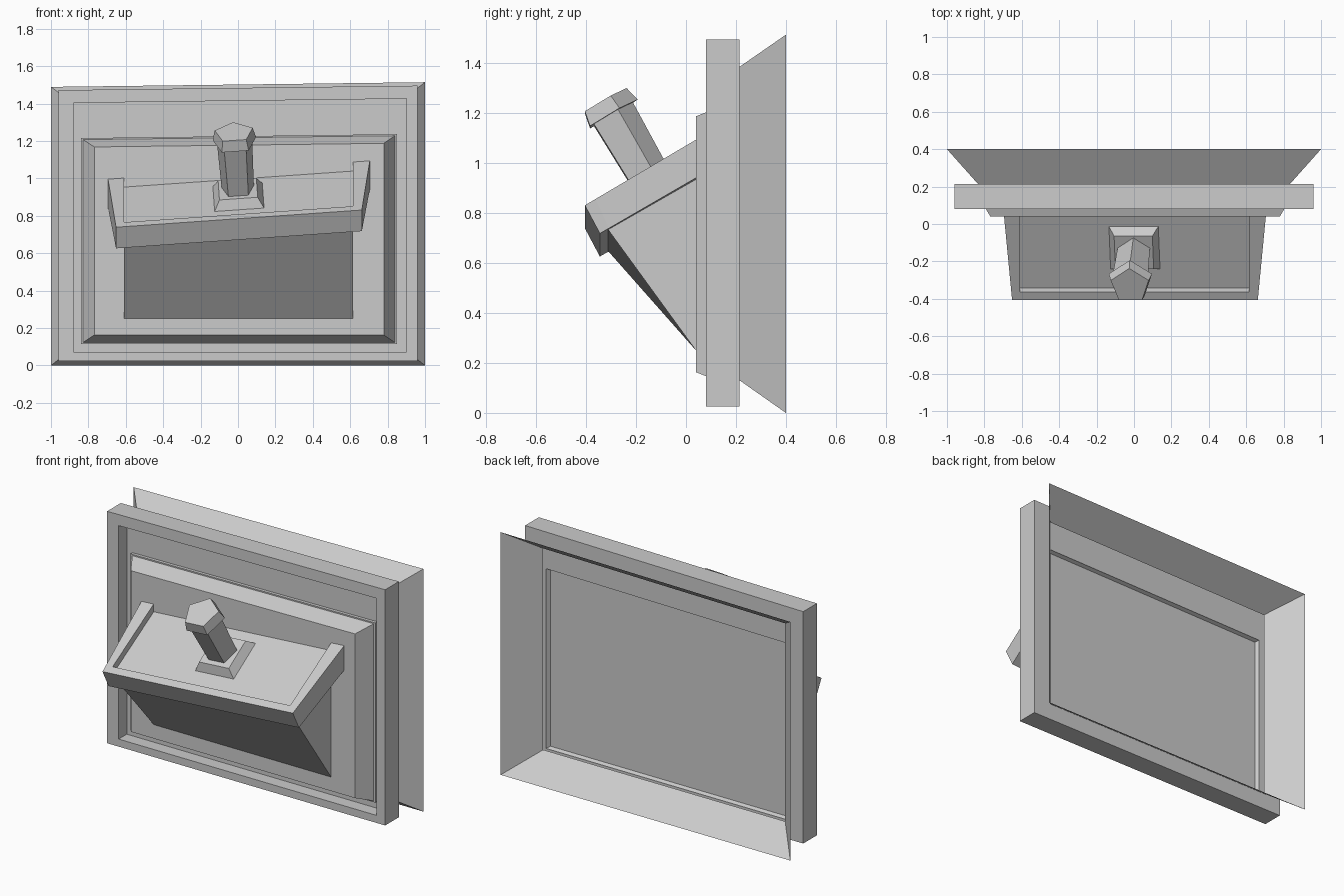
import bpy, bmesh, math
from mathutils import Vector

if "Cube" in bpy.data.objects:
    bpy.data.objects.remove(bpy.data.objects["Cube"])


def loft(name, rings, caps=(True, True), cyclic=False):
    """Skin a list of equal-length point rings into a flat-shaded mesh."""
    bm = bmesh.new()
    vs = [[bm.verts.new(p) for p in r] for r in rings]
    n, m = len(rings[0]), len(rings)
    for i in range(m if cyclic else m - 1):
        a, b = vs[i], vs[(i + 1) % m]
        for j in range(n):
            k = (j + 1) % n
            bm.faces.new((a[j], a[k], b[k], b[j]))
    if not cyclic:
        for ring, cap in ((vs[0], caps[0]), (vs[-1], caps[1])):
            if cap:
                bm.faces.new(ring)
    bmesh.ops.remove_doubles(bm, verts=bm.verts[:], dist=0.0005)
    bmesh.ops.recalc_face_normals(bm, faces=bm.faces[:])
    me = bpy.data.meshes.new(name)
    bm.to_mesh(me)
    bm.free()
    ob = bpy.data.objects.new(name, me)
    bpy.context.collection.objects.link(ob)
    return ob


def rect(x0, x1, z0, z1, y):
    """Upright rectangle whose top edge leans slightly up to the right."""
    return [(x0, y, z0), (x1, y, z0), (x1, y, z1 + 0.0125 * x1), (x0, y, z1 + 0.0125 * x0)]


# Picture-frame surround
outer = (-0.96, 0.96, 0.025, 1.484)
inner = (-0.88, 0.90, 0.072, 1.415)
loft("surround_frame", [rect(*outer, 0.215), rect(*outer, 0.08),
                        rect(*inner, 0.08), rect(*inner, 0.215)], cyclic=True)

# Thin back plate carrying the raised bevelled panel, shallow recess behind
base = (-0.84, 0.85, 0.115, 1.226)
loft("raised_panel", [rect(*base, 0.14), rect(*base, 0.165),
                      rect(*inner, 0.165), rect(*inner, 0.16), rect(*base, 0.16),
                      rect(-0.768, 0.78, 0.163, 1.178, 0.04)])

# Flared skirt at the back
loft("flared_skirt", [rect(*inner, 0.215), rect(-0.835, 0.835, 0.13, 1.376, 0.215),
                      rect(-1, 1, 0, 1.502, 0.40)], caps=(False, False))

TILT = 0.07      # sideways lean of the hood
SLOPE = 0.584    # rise of the hood towards the panel


def top_z(x, y):
    return 0.785 + TILT * x + SLOPE * (y + 0.405)


def under_z(x, y):
    return 0.672 + TILT * x + 0.571 * (y + 0.345)


# Wedge body below the hood
loft("wedge_body", [[(x, 0.04, 0.25), (x, -0.312, under_z(x, -0.312)),
                     (x, 0.04, under_z(x, 0.04))] for x in (-0.61, 0.615)])


# Hood slab with raised rim on the front and both ends
def hood_ring(t, depth):
    yt = -0.405 + 0.447 * t
    yb = -0.345 + 0.387 * t
    xl, xr = -0.652 - 0.043 * t, 0.662 + 0.043 * t
    dy, dz = 0.5 * depth, 0.86 * depth

    def floor(x):
        return (x, yt + dy, top_z(x, yt) - dz)
    return [(xl, yb, under_z(xl, yb)), (xr, yb, under_z(xr, yb)),
            (xr, yt, top_z(xr, yt)), (0.615, yt, top_z(0.615, yt)), floor(0.615),
            floor(-0.61), (-0.61, yt, top_z(-0.61, yt)), (xl, yt, top_z(xl, yt))]


loft("hood", [hood_ring(0, 0), hood_ring(0.09, 0), hood_ring(0.095, 0.042), hood_ring(1, 0.042)])

# Local axes on the tilted hood
foot = Vector((0, -0.148, 0))
foot.z = top_z(foot.x, foot.y)
nrm = Vector((-TILT, -SLOPE, 1)).normalized()
u = Vector((1, 0, TILT)).normalized()
v = nrm.cross(u).normalized()


def poly(sides, r, h, start):
    """Regular polygon in the hood plane, h above it."""
    angs = [start + 2 * math.pi * i / sides for i in range(sides)]
    return [foot + nrm * h + u * r * math.cos(a) + v * r * math.sin(a) for a in angs]


# Square plinth, pentagonal stem and pentagonal cap
q, p = math.pi / 4, math.pi / 2
loft("knob_plinth", [poly(4, 0.19, -0.045, q), poly(4, 0.145, 0.01, q)])
loft("knob_stem", [poly(5, 0.09, -0.02, p), poly(5, 0.1, 0.305, p)])
loft("knob_cap", [poly(5, 0.122, 0.30, p), poly(5, 0.107, 0.362, p)])
